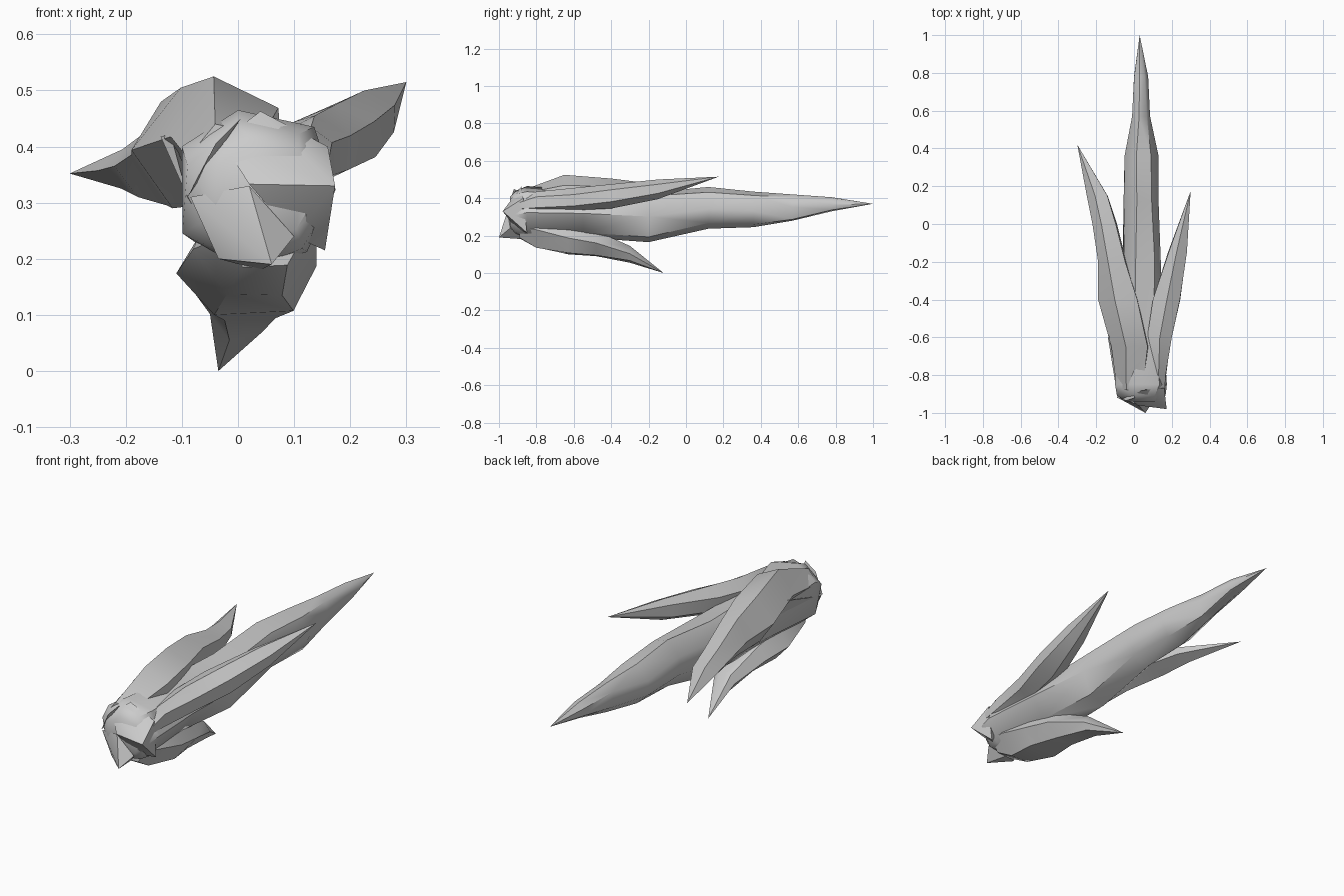
import bpy
import bmesh
import math
import random
from mathutils import Vector

if "Cube" in bpy.data.objects:
    bpy.data.objects.remove(bpy.data.objects["Cube"], do_unlink=True)

# One stone grey for everything
STONE = (0.6, 0.6, 0.6, 1)
stone = bpy.data.materials.new("stone_grey")
stone.use_nodes = True
stone.diffuse_color = STONE
stone.node_tree.nodes["Principled BSDF"].inputs["Base Color"].default_value = STONE


def finish(name, bm):
    """Turn a bmesh into a named, shaded object."""
    bmesh.ops.recalc_face_normals(bm, faces=bm.faces[:])
    mesh = bpy.data.meshes.new(name)
    bm.to_mesh(mesh)
    bm.free()
    mesh.materials.append(stone)
    obj = bpy.data.objects.new(name, mesh)
    bpy.context.collection.objects.link(obj)
    bpy.ops.object.select_all(action="DESELECT")
    obj.select_set(True)
    bpy.context.view_layer.objects.active = obj
    bpy.ops.object.shade_smooth_by_angle(angle=math.radians(48))
    return obj


def rescale(values, low, high):
    """Stretch values so they span low to high."""
    a, b = min(values), max(values)
    return [low + (v - a) / (b - a) * (high - low) for v in values]


def spike(name, sections, tip, phase, seed, sides):
    """Loft irregular rings, each fitted to a box (y, x range, z range), to a tip."""
    rng = random.Random(seed)
    bm = bmesh.new()
    rings = []
    for y, left, right, low, high in sections:
        angles = [math.radians(phase + rng.uniform(-6, 6)) + math.tau * i / sides
                  for i in range(sides)]
        radii = [rng.uniform(0.92, 1.05) for _ in range(sides)]
        xs = rescale([r * math.cos(a) for r, a in zip(radii, angles)], left, right)
        zs = rescale([r * math.sin(a) for r, a in zip(radii, angles)], low, high)
        rings.append([bm.verts.new((x, y, z)) for x, z in zip(xs, zs)])
    for one, two in zip(rings, rings[1:]):
        for i in range(sides):
            j = (i + 1) % sides
            bm.faces.new((one[i], one[j], two[j], two[i]))
    point = bm.verts.new(tip)
    for i in range(sides):
        bm.faces.new((rings[-1][i], rings[-1][(i + 1) % sides], point))
    bm.faces.new(rings[0])
    bmesh.ops.triangulate(bm, faces=bm.faces[:])
    return finish(name, bm)


def shard(name, points):
    """Sharp chip of stone: the convex hull of a few points."""
    bm = bmesh.new()
    for p in points:
        bm.verts.new(Vector(p))
    bmesh.ops.convex_hull(bm, input=bm.verts[:])
    return finish(name, bm)


# Long central spike with a blunt, domed root
spike("main_spike", [
    (-0.94, -0.04, 0.14, 0.23, 0.41),
    (-0.91, -0.09, 0.167, 0.2, 0.44),
    (-0.85, -0.1, 0.174, 0.18, 0.465),
    (-0.55, -0.09, 0.155, 0.19, 0.44),
    (-0.2, -0.06, 0.142, 0.165, 0.43),
    (0.12, -0.055, 0.13, 0.237, 0.46),
    (0.36, -0.05, 0.13, 0.245, 0.435),
    (0.57, -0.01, 0.085, 0.28, 0.42),
    (0.78, 0, 0.075, 0.33, 0.405),
], (0.03, 1, 0.37), phase=0, seed=4, sides=7)

# Upper spike leaning to the model's right
spike("right_spike", [
    (-0.88, -0.09, 0.05, 0.33, 0.44),
    (-0.65, -0.12, 0.08, 0.3, 0.525),
    (-0.4, -0.19, 0.02, 0.29, 0.505),
    (-0.2, -0.19, -0.04, 0.295, 0.48),
    (0, -0.22, -0.09, 0.31, 0.42),
    (0.15, -0.25, -0.14, 0.325, 0.395),
], (-0.3, 0.42, 0.352), phase=38, seed=11, sides=5)

# Upper spike leaning to the model's left
spike("left_spike", [
    (-0.92, 0.11, 0.16, 0.33, 0.38),
    (-0.8, 0.08, 0.17, 0.325, 0.435),
    (-0.6, 0.07, 0.2, 0.335, 0.455),
    (-0.4, 0.1, 0.245, 0.345, 0.475),
    (-0.15, 0.18, 0.28, 0.395, 0.5),
], (0.3, 0.175, 0.515), phase=-30, seed=7, sides=6)

# Short spike drooping underneath
spike("lower_spike", [
    (-0.89, -0.03, 0.12, 0.185, 0.31),
    (-0.8, -0.08, 0.14, 0.135, 0.31),
    (-0.63, -0.11, 0.14, 0.1, 0.265),
    (-0.48, -0.09, 0.12, 0.09, 0.225),
    (-0.3, -0.05, 0.06, 0.055, 0.145),
], (-0.035, -0.12, 0), phase=5, seed=21, sides=6)

# Broken overhanging plates on the root
shard("root_upper_plate", [(0.173, -0.98, 0.33), (0.02, -0.96, 0.333), (0.1, -0.91, 0.24),
                           (0.155, -0.85, 0.215), (0.16, -0.87, 0.4), (0.04, -0.88, 0.463),
                           (-0.03, -0.92, 0.41)])
shard("root_lower_plate", [(0.06, -1, 0.19), (0.1, -0.94, 0.24), (0.02, -0.955, 0.33),
                           (-0.085, -0.92, 0.31), (-0.035, -0.92, 0.2), (0.04, -0.86, 0.18)])

# Thin slivers split off beside the root
shard("root_side_sliver", [(-0.138, -0.6, 0.418), (-0.12, -0.58, 0.422),
                           (-0.09, -0.9, 0.31), (-0.03, -0.91, 0.21), (-0.08, -0.5, 0.33)])
shard("root_fin_sliver", [(0.005, -0.92, 0.45), (-0.04, -0.935, 0.405),
                          (-0.09, -0.92, 0.31), (-0.04, -0.8, 0.38)])
